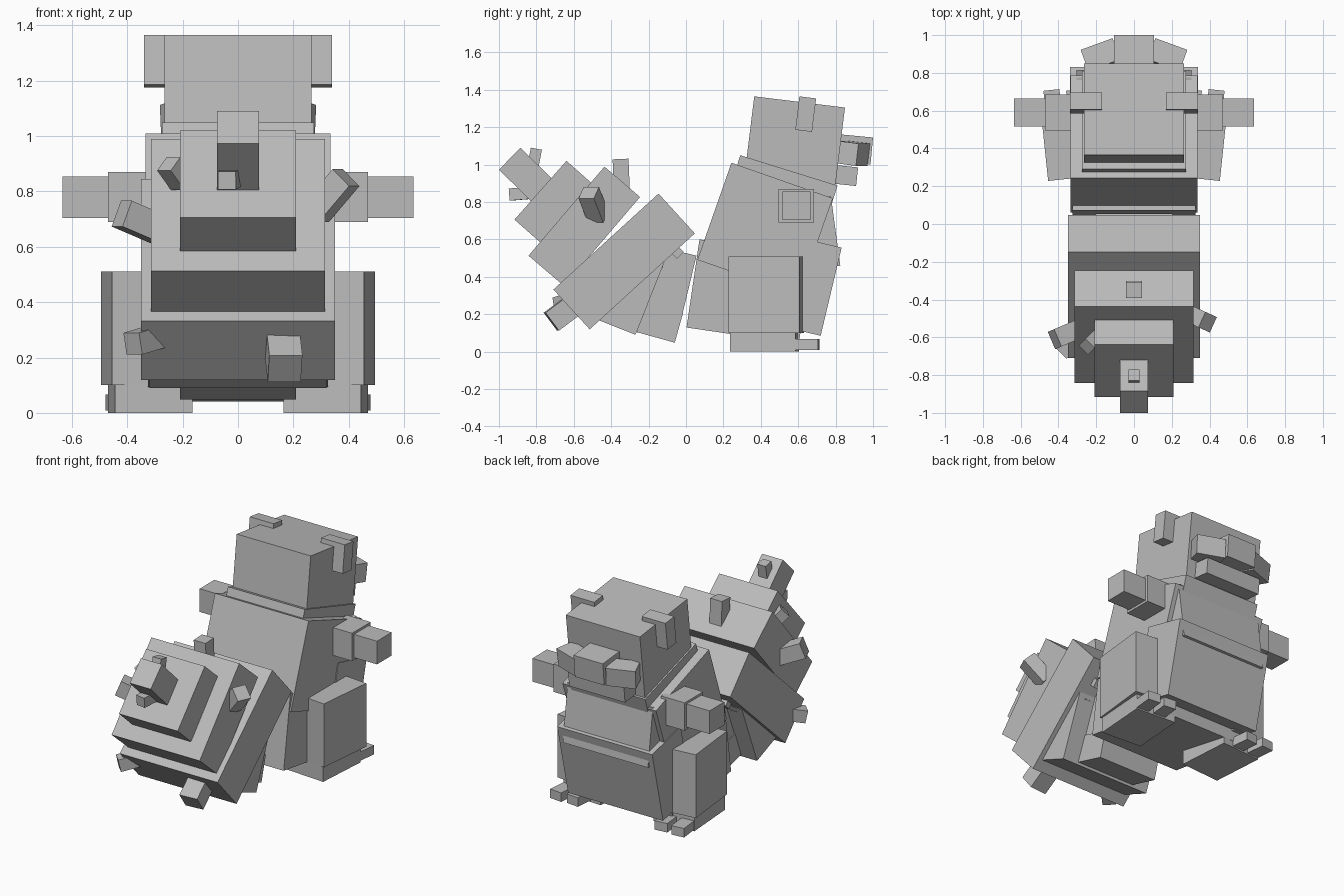
import bpy
from math import radians
from mathutils import Matrix, Vector

if "Cube" in bpy.data.objects:
    bpy.data.objects.remove(bpy.data.objects["Cube"])

grey = bpy.data.materials.new("plain grey")
grey.use_nodes = True
grey.diffuse_color = (0.5, 0.5, 0.5, 1)
grey.node_tree.nodes["Principled BSDF"].inputs["Base Color"].default_value = (0.5, 0.5, 0.5, 1)


def block(name, centre, size, rot=Matrix.Identity(4)):
    """Flat shaded box with the given full size and rotation."""
    bpy.ops.mesh.primitive_cube_add(size=1)
    ob = bpy.context.object
    ob.name = name
    ob.matrix_world = Matrix.Translation(centre) @ rot @ Matrix.Diagonal((*size, 1))
    ob.data.materials.append(grey)
    return ob


def slab(name, a, b, depth, half):
    """Tilted box: one side edge runs a to b in (y, z), depth goes to its right."""
    a, b = Vector((0, *a)), Vector((0, *b))
    along = (b - a).normalized()
    inward = Vector((0, along.z, -along.y))
    rot = Matrix((Vector((1, 0, 0)), along, -inward)).transposed().to_4x4()
    block(name, (a + b) / 2 + inward * depth / 2, (2 * half, (b - a).length, depth), rot)


def peg(name, base, tip, thick):
    """Square peg from base to tip."""
    a, b = Vector(base), Vector(tip)
    rot = (b - a).to_track_quat('Z', 'X').to_matrix().to_4x4()
    block(name, (a + b) / 2, (thick, thick, (b - a).length), rot)


# Head and torso
slab("head", (.365, 1.365), (.85, 1.305), .43, .265)
slab("neck", (.29, 1.05), (.81, .888), .12, .275)
slab("upper_body", (.243, 1.01), (.785, .82), .55, .335)
slab("chest", (.775, .83), (.825, .46), .3, .305)
slab("lower_body", (.072, .6), (.672, .512), .476, .325)
slab("belly", (.832, .556), (.72, .085), .3, .34)

# Muzzle
slab("muzzle", (.82, 1.162), (1.0, 1.145), .145, .105)
slab("jaw", (.78, 1.0), (.92, .985), .1, .2)

# Stepped shell on the far end
slab("shell_base", (-.709, .332), (-.147, .845), .288, .35)
slab("shell_middle", (-.842, .513), (-.436, .989), .25, .315)
slab("shell_top", (-.917, .706), (-.639, 1.02), .25, .21)
slab("shell_tip", (-1.0, .973), (-.885, 1.09), .25, .075)

# Tail segments joining shell and body
slab("tail_outer", (-.115, .48), (-.27, .09), .3, .32)
slab("tail_inner", (.056, .513), (-.024, .18), .35, .205)
slab("tail_foot", (-.015, .21), (-.06, .048), .21, .21)

# Pegs scattered over the shell
pegs = [
    ((0, -.34, .8), (0, -.35, 1.03), .085),
    ((0, -.82, .98), (0, -.80, 1.085), .06),
    ((-.02, -.82, .85), (-.04, -.94, .84), .065),
    ((.28, -.47, .72), (.39, -.52, .85), .09),
    ((-.28, -.55, .66), (-.42, -.61, .72), .1),
    ((-.2, -.6, .83), (-.25, -.65, .9), .07),
    ((.16, -.6, .25), (.17, -.72, .16), .12),
    ((-.28, -.58, .28), (-.38, -.68, .25), .08),
]
for i, (base, tip, thick) in enumerate(pegs):
    peg(f"shell_peg_{i + 1}", base, tip, thick)

# Mirrored parts
for side, s in (("left", 1), ("right", -1)):
    def yaw(deg):
        return Matrix.Rotation(radians(s * deg), 4, 'Z')

    ear_tilt = Matrix.Rotation(radians(-7), 4, 'X')
    block(side + "_ear", (s * .255, .64, 1.27), (.17, .09, .18), ear_tilt)
    block(side + "_cheek", (s * .175, .89, 1.06), (.18, .12, .12), yaw(-20) @ ear_tilt)
    block(side + "_upper_arm", (s * .385, .59, .78), (.17, .19, .18))
    block(side + "_hand", (s * .545, .59, .78), (.18, .15, .15))
    block(side + "_thigh", (s * .35, .43, .305), (.25, .38, .41), yaw(-6))
    block(side + "_foot", (s * .317, .42, .05), (.28, .35, .1), yaw(-4))
    for n, x in (("inner", .31), ("outer", .43)):
        block(f"{side}_{n}_toe", (s * x, .64, .038), (.085, .14, .058), yaw(-6))
    for i, (y, z) in enumerate(((-.05, .535), (-.16, .455), (-.21, .375))):
        peg(f"{side}_stud_{i + 1}", (s * .25, y - .03, z + .03), (s * .25, y + .02, z - .02), .05)
